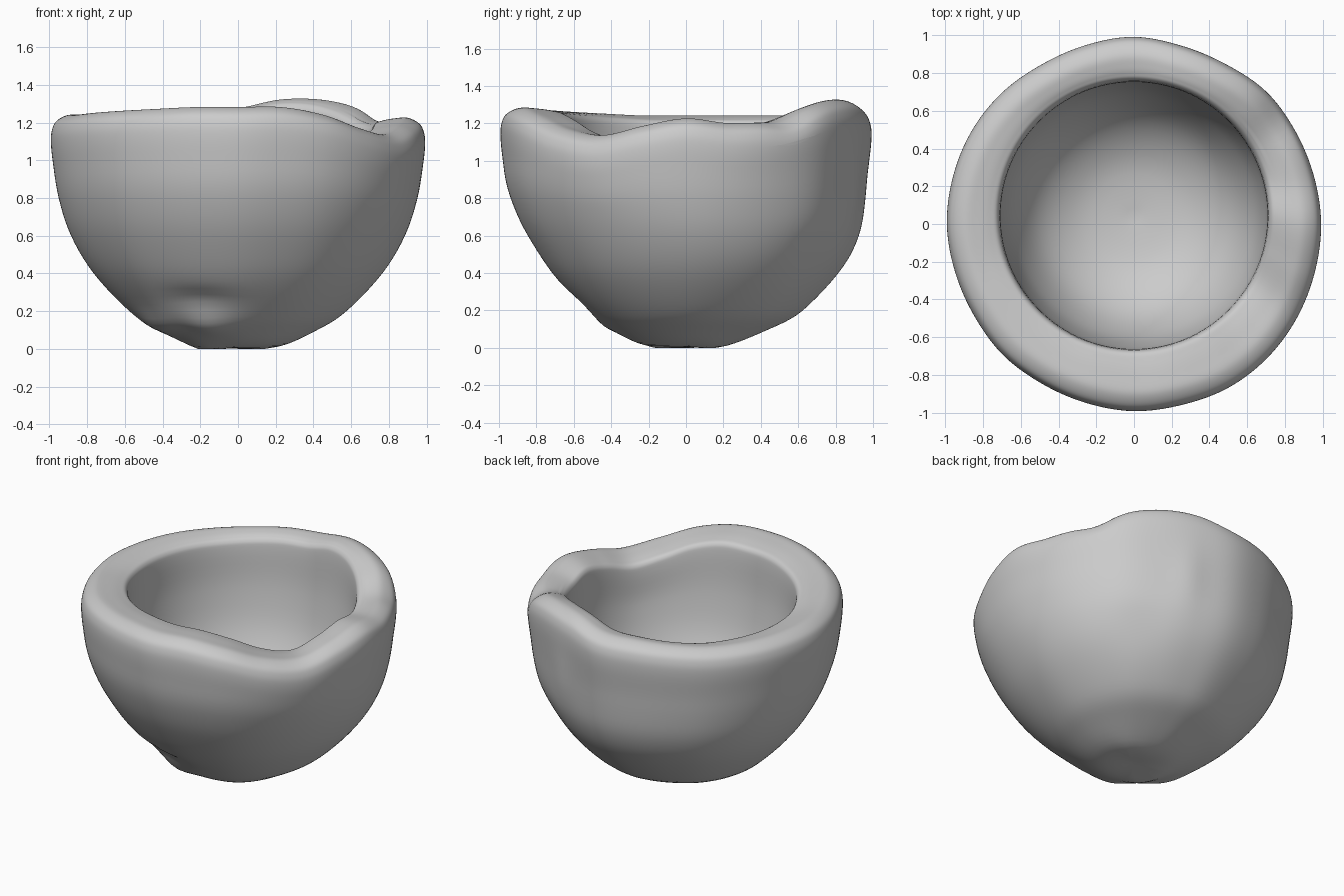
import bpy, bmesh, math
from mathutils import Vector

cube = bpy.data.objects.get("Cube")
if cube:
    bpy.data.objects.remove(cube)

SIDES, STEPS = 160, 5

# Half section: outside from the base up, over the rim, down the cavity
SECTION = [(0, .01), (.22, .015), (.42, .1), (.575, .2), (.765, .4), (.885, .6),
           (.95, .8), (.982, 1), (.992, 1.11), (.985, 1.175), (.96, 1.22),
           (.9, 1.25), (.83, 1.247), (.765, 1.235), (.724, 1.215), (.71, 1.15),
           (.695, .9), (.635, .62), (.5, .38), (.28, .24), (0, .2)]
RIM_INDEX = 11
# Rim crest height and outer radius factor around the bowl, from +x
CREST = [1.225, 1.2, 1.22, 1.28, 1.32, 1.32, 1.275, 1.265, 1.25, 1.24, 1.24, 1.24,
         1.24, 1.24, 1.25, 1.26, 1.27, 1.28, 1.28, 1.28, 1.24, 1.17, 1.135, 1.185]
OUTLINE = [1, .995, .995, 1, .985, .985, 1, .99, .985, .995, 1, 1,
           1, .99, .985, .99, .985, .99, 1, 1, 1.01, 1.01, 1.005, 1]


def spline(a, b, c, d, t):
    return b + (c - a) * t / 2 + (2 * a - 5 * b + 4 * c - d) * t * t / 2 \
        + (3 * b - a - 3 * c + d) * t ** 3 / 2


def around(table, turn):
    n, u = len(table), turn * len(table)
    i = int(u)
    return spline(*[table[(i + k) % n] for k in (-1, 0, 1, 2)], u - i)


def smooth(lo, hi, v):
    t = min(1, max(0, (v - lo) / (hi - lo)))
    return t * t * (3 - 2 * t)


def dense_section():
    last = len(SECTION) - 1
    out = []
    for i in range(last):
        pts = [Vector(SECTION[min(last, max(0, i + k))]) for k in (-1, 0, 1, 2)]
        out += [(spline(*pts, s / STEPS), i + s / STEPS) for s in range(STEPS)]
    return out + [(Vector(SECTION[last]), last)]


def blob(p, centre, size):
    return math.exp(-sum(((a - b) / s) ** 2 for a, b, s in zip(p, centre, size)))


def place(r, z, s, turn):
    a = turn * math.tau
    outer = 1 - smooth(RIM_INDEX, RIM_INDEX + 3, s)
    r *= 1 + (around(OUTLINE, turn) - 1) * outer
    z += (around(CREST, turn) - 1.25) * smooth(.6, 1.2, z)
    x, y = r * math.cos(a), r * math.sin(a)
    # The outside leans back low down; the cavity sits slightly back
    y += .05 * outer * smooth(0, .2, z) * (1 - smooth(.45, .95, z)) + .045 * (1 - outer)
    p = Vector((x, y, z))
    if s < RIM_INDEX:
        n = Vector((x, y, (z - 1.1) * .9)).normalized()
        push = .025 * blob(p, (-.17, -.42, .13), (.14, .12, .07))    # stem knob
        push += .025 * blob(p, (-.42, -.2, .14), (.12, .2, .06))     # shoulder beside it
        push -= .025 * blob(p, (-.2, -.55, .25), (.22, .15, .06))    # hollow above it
        push += .015 * blob(p, (.3, .9, .85), (.1, .2, .2))          # raised scar
        push -= .02 * blob(p, (.55, .7, .5), (.2, .2, .2))           # flat below the scar
        p += n * push
        # Small feet under the base
        p.z -= .02 * blob(p, (-.17, -.1, .02), (.1, .15, .2))
        p.z -= .01 * blob(p, (.1, .13, .02), (.15, .1, .2))
    if RIM_INDEX - 3 < s < RIM_INDEX + 2:
        p.z -= .04 * blob(p, (.78, .58, 1.25), (.12, .16, .3))       # groove on the lip
    p.z = max(0, p.z)
    return p


# Bowl shell
bm = bmesh.new()
rings = []
for (r, z), s in dense_section():
    if r < 1e-5:
        rings.append([bm.verts.new(place(0, z, s, 0))] * SIDES)
    else:
        rings.append([bm.verts.new(place(r, z, s, k / SIDES)) for k in range(SIDES)])
for low, high in zip(rings, rings[1:]):
    for k in range(SIDES):
        j = (k + 1) % SIDES
        bm.faces.new(dict.fromkeys((low[k], low[j], high[j], high[k])))
bmesh.ops.recalc_face_normals(bm, faces=bm.faces)
mesh = bpy.data.meshes.new("bowl_shell")
bm.to_mesh(mesh)
bm.free()
bowl = bpy.data.objects.new("bowl_shell", mesh)
bpy.context.collection.objects.link(bowl)

# Plain grey material
grey = bpy.data.materials.new("light grey")
grey.use_nodes = True
colour = (.6, .6, .6, 1)
grey.diffuse_color = colour
grey.node_tree.nodes["Principled BSDF"].inputs["Base Color"].default_value = colour
mesh.materials.append(grey)

bpy.context.view_layer.objects.active = bowl
bowl.select_set(True)
bpy.ops.object.shade_smooth_by_angle(angle=math.radians(50))
